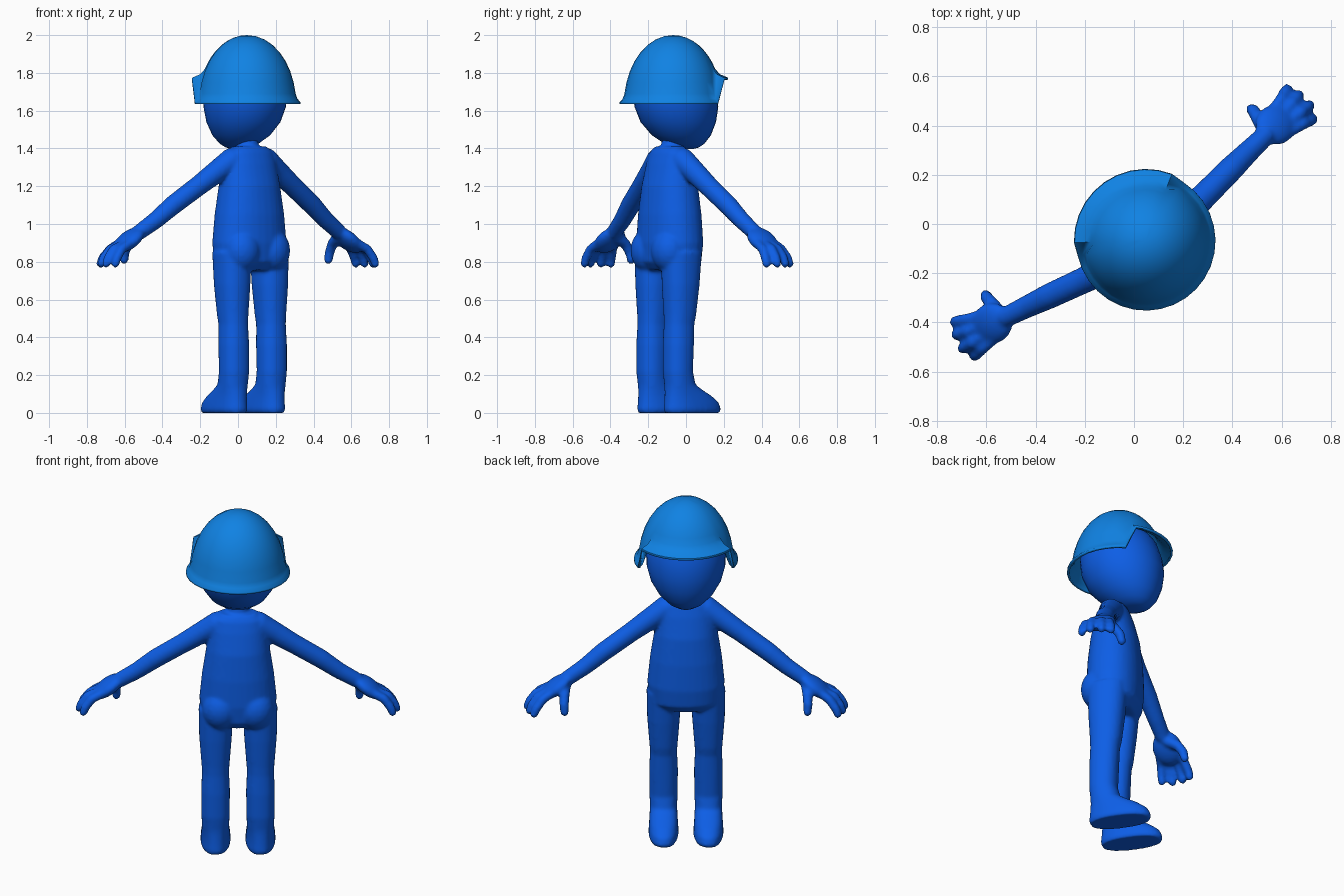
import bpy, bmesh, math
from mathutils import Vector, Matrix

cube = bpy.data.objects.get("Cube")
if cube:
    bpy.data.objects.remove(cube)

# The figure is built facing -y, then turned to its final heading
TURN = Matrix.Rotation(math.radians(215), 4, 'Z')


def material(name, color):
    m = bpy.data.materials.new(name)
    m.use_nodes = True
    m.diffuse_color = color
    m.node_tree.nodes["Principled BSDF"].inputs["Base Color"].default_value = color
    return m


def skin_rings(bm, rings):
    """Join rings of equal length into a closed tube."""
    loops = [[bm.verts.new(p) for p in ring] for ring in rings]
    n = len(loops[0])
    for a, b in zip(loops, loops[1:]):
        for i in range(n):
            j = (i + 1) % n
            bm.faces.new((a[i], a[j], b[j], b[i]))
    bm.faces.new(loops[0][::-1])
    bm.faces.new(loops[-1])


def stack(bm, rows, x=0, power=2.0, n=32):
    """Horizontal rounded sections: (z, y centre, half width, half depth)."""
    def bend(v):
        return math.copysign(abs(v) ** (2 / power), v)
    rings = []
    for z, y, a, b in rows:
        angles = [math.tau * i / n for i in range(n)]
        rings.append([(x + a * bend(math.cos(t)), y + b * bend(math.sin(t)), z) for t in angles])
    skin_rings(bm, rings)


def ball(bm, centre, size):
    mat = Matrix.Translation(centre) @ Matrix.Diagonal((*size, 1))
    bmesh.ops.create_uvsphere(bm, u_segments=20, v_segments=12, radius=1, matrix=mat)


def limb(bm, path, side, n=16):
    """Round tube with ball ends along (x, y, z, radius) points."""
    pts = [Vector((side * p[0], p[1], p[2])) for p in path]
    rings = []
    for k, p in enumerate(pts):
        d = pts[min(k + 1, len(pts) - 1)] - pts[max(k - 1, 0)]
        q = d.to_track_quat('Z', 'Y')
        r = path[k][3]
        rings.append([p + q @ Vector((r * math.cos(math.tau * i / n), r * math.sin(math.tau * i / n), 0))
                      for i in range(n)])
    skin_rings(bm, rings)
    for k in (0, -1):
        ball(bm, pts[k], [path[k][3]] * 3)


def finish(bm, name, mat, angle=180):
    bmesh.ops.recalc_face_normals(bm, faces=bm.faces)
    me = bpy.data.meshes.new(name)
    bm.to_mesh(me)
    bm.free()
    me.transform(TURN)
    me.materials.append(mat)
    ob = bpy.data.objects.new(name, me)
    bpy.context.collection.objects.link(ob)
    bpy.ops.object.select_all(action='DESELECT')
    bpy.context.view_layer.objects.active = ob
    ob.select_set(True)
    bpy.ops.object.shade_smooth_by_angle(angle=math.radians(angle))
    return ob


blue = material("body blue", (0.004, 0.112, 0.79, 1))
light_blue = material("helmet blue", (0.005, 0.224, 0.77, 1))

# Torso and neck
bm = bmesh.new()
Y = 0.105
stack(bm, [(0.755, Y, 0.17, 0.10), (0.80, Y, 0.20, 0.14), (0.90, Y, 0.21, 0.15),
           (1.05, Y, 0.195, 0.145), (1.20, Y, 0.172, 0.13), (1.32, Y, 0.155, 0.10),
           (1.38, Y, 0.14, 0.08), (1.41, Y, 0.10, 0.06)], power=2.2)
limb(bm, [(0, 0.10, 1.36, 0.06), (0, 0.085, 1.46, 0.055)], 1)

for s in (1, -1):
    # Buttock
    ball(bm, (s * 0.095, 0.175, 0.86), (0.10, 0.095, 0.115))
    # Leg and foot in one stack
    stack(bm, [(0.0, 0.045, 0.076, 0.166), (0.02, 0.045, 0.082, 0.172), (0.055, 0.05, 0.08, 0.163),
               (0.09, 0.072, 0.077, 0.138), (0.12, 0.10, 0.075, 0.108), (0.15, 0.125, 0.074, 0.083),
               (0.22, 0.138, 0.077, 0.077), (0.36, 0.135, 0.078, 0.08), (0.47, 0.13, 0.073, 0.08),
               (0.52, 0.125, 0.077, 0.086), (0.68, 0.12, 0.089, 0.10), (0.85, 0.115, 0.092, 0.11)],
          x=s * 0.122, power=2.3)
    # Arm
    limb(bm, [(0.11, 0.10, 1.335, 0.068), (0.20, 0.085, 1.275, 0.06), (0.30, 0.07, 1.205, 0.054),
              (0.45, 0.043, 1.10, 0.052), (0.55, 0.026, 1.02, 0.046), (0.64, 0.012, 0.96, 0.042)], s)
    # Palm, sloping down and outward
    tilt = Matrix.Translation((s * 0.705, 0.0, 0.915)) @ Matrix.Rotation(s * math.radians(37), 4, 'Y')
    bmesh.ops.create_uvsphere(bm, u_segments=24, v_segments=14, radius=1,
                              matrix=tilt @ Matrix.Diagonal((0.10, 0.083, 0.042, 1)))
    # Four fingers: root y, tip y, tip x
    for root, tip, reach in ((-0.05, -0.092, 0.825), (-0.018, -0.045, 0.85),
                             (0.02, 0.014, 0.862), (0.052, 0.068, 0.84)):
        limb(bm, [(0.72, root, 0.905, 0.025), (reach - 0.045, (root + tip) / 2, 0.866, 0.025),
                  (reach - 0.012, tip * 0.9 + root * 0.1, 0.82, 0.024), (reach, tip, 0.79, 0.022)], s)
    # Thumb
    limb(bm, [(0.655, -0.01, 0.93, 0.032), (0.66, -0.07, 0.895, 0.028),
              (0.662, -0.10, 0.85, 0.026), (0.66, -0.108, 0.81, 0.023)], s)

body = finish(bm, "body", blue)
remesh = body.modifiers.new("Blend parts", 'REMESH')
remesh.mode = 'VOXEL'
remesh.voxel_size = 0.01
remesh.use_smooth_shade = True
soften = body.modifiers.new("Soften joins", 'SMOOTH')
soften.factor = 0.5
soften.iterations = 5

# Head
bm = bmesh.new()
stack(bm, [(1.398, -0.01, 0.03, 0.035), (1.405, 0.0, 0.062, 0.07), (1.425, 0.01, 0.10, 0.108),
           (1.47, 0.03, 0.15, 0.16), (1.54, 0.05, 0.193, 0.203), (1.62, 0.062, 0.215, 0.225),
           (1.70, 0.072, 0.217, 0.225), (1.79, 0.08, 0.20, 0.205), (1.87, 0.084, 0.15, 0.15),
           (1.92, 0.084, 0.08, 0.08)])
finish(bm, "head", blue)


# Helmet: dome whose rim is raised over the face and low at the sides and back
def dome_radius(z):
    u = min(1, max(0, (z - 1.60) / 0.40))
    return 0.262 * math.sqrt(1 - u ** 2.2)


bm = bmesh.new()
top = bm.verts.new((0, 0.084, 2.0))
columns = []
SEGMENTS, ROWS = 32, 8
for i in range(SEGMENTS):
    t = math.tau * i / SEGMENTS
    off_front = min(i, SEGMENTS - i) / SEGMENTS * 360
    rim = 1.765 if off_front < 64 else 1.635
    start = rim + 0.055
    profile = []
    for k in range(1, ROWS + 1):
        z = start + (2.0 - start) * math.cos(math.pi / 2 * k / ROWS)
        profile.append((dome_radius(z), z))
    flare = 0.05 if off_front < 64 else 0.022
    profile.append((dome_radius(rim + 0.03) + flare * 0.3, rim + 0.028))
    profile.append((dome_radius(rim + 0.01) + flare, rim + 0.01))
    profile.append((dome_radius(rim) + flare, rim))
    columns.append([bm.verts.new((r * math.sin(t), 0.084 - r * math.cos(t), z)) for r, z in profile])
for a, b in zip(columns, columns[1:] + columns[:1]):
    bm.faces.new((top, a[0], b[0]))
    for k in range(len(a) - 1):
        bm.faces.new((a[k], a[k + 1], b[k + 1], b[k]))
helmet = finish(bm, "helmet", light_blue, 50)
shell = helmet.modifiers.new("Shell thickness", 'SOLIDIFY')
shell.thickness = 0.014
shell.offset = -1
